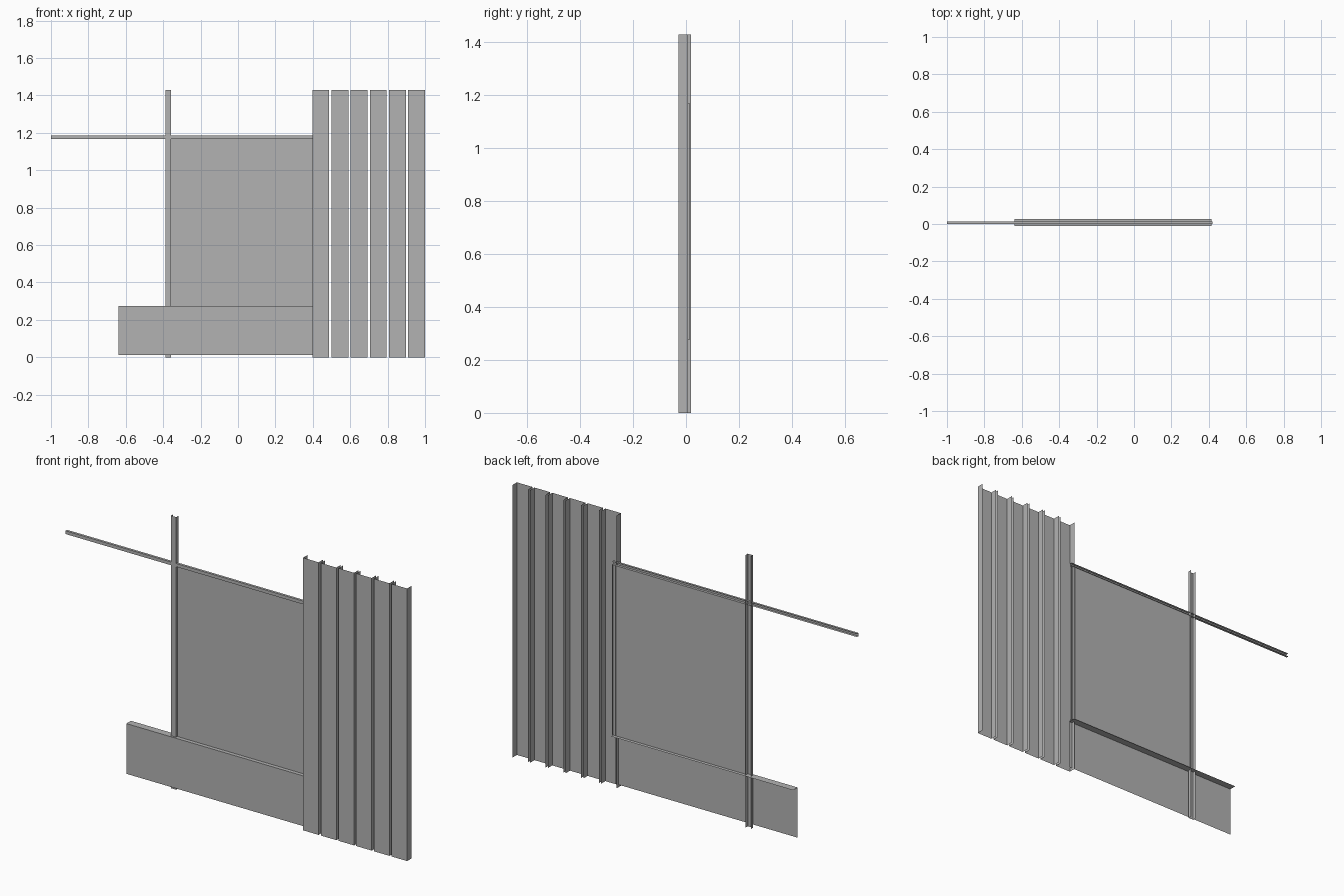
import bpy
import bmesh
from mathutils import Vector

cube = bpy.data.objects.get("Cube")
if cube:
    bpy.data.objects.remove(cube, do_unlink=True)

grey = bpy.data.materials.new("plain_grey")
grey.use_nodes = True
colour = (0.45, 0.45, 0.45, 1)
grey.diffuse_color = colour
grey.node_tree.nodes["Principled BSDF"].inputs["Base Color"].default_value = colour


def sheet(name, profile, sweep):
    """Folded sheet metal: sweep an open profile along a vector."""
    bm = bmesh.new()
    start = [bm.verts.new(p) for p in profile]
    end = [bm.verts.new(Vector(p) + Vector(sweep)) for p in profile]
    for i in range(len(profile) - 1):
        bm.faces.new((start[i], start[i + 1], end[i + 1], end[i]))
    mesh = bpy.data.meshes.new(name)
    bm.to_mesh(mesh)
    bm.free()
    mesh.materials.append(grey)
    obj = bpy.data.objects.new(name, mesh)
    bpy.context.collection.objects.link(obj)
    return obj


def upright(name, x0, x1, front, back, z0, z1):
    """Vertical channel, open towards the back."""
    profile = [(x0, back, z0), (x0, front, z0), (x1, front, z0), (x1, back, z0)]
    return sheet(name, profile, (0, 0, z1 - z0))


HEIGHT = 1.428
BASE_TOP = 0.275
RAIL_LOW, RAIL_HIGH = 1.168, 1.185

# Row of folded cladding boards with open gaps
BOARDS, WIDTH, FIRST = 6, 0.09, 0.397
PITCH = (1 - WIDTH - FIRST) / (BOARDS - 1)
for i in range(BOARDS):
    x = FIRST + i * PITCH
    upright(f"cladding_board_{i + 1}", x, x + WIDTH, -0.028, 0.008, 0, HEIGHT)

# Upright post and the trim hidden behind the first board
upright("post", -0.388, -0.358, 0.0, 0.018, 0, HEIGHT)
upright("panel_edge_trim", 0.399, 0.42, 0.0, 0.014, BASE_TOP, RAIL_LOW)

# Horizontal rail, a channel open towards the back
sheet("top_rail",
      [(-1, 0.013, RAIL_LOW), (-1, 0, RAIL_LOW),
       (-1, 0, RAIL_HIGH), (-1, 0.013, RAIL_HIGH)],
      (1.42, 0, 0))

# Base board with a ledge folded to the back
sheet("base_board",
      [(-0.64, -0.01, 0.012), (-0.64, -0.01, BASE_TOP), (-0.64, 0.028, BASE_TOP)],
      (1.055, 0, 0))

# Infill panel standing on the ledge
sheet("infill_panel", [(-0.358, 0.01, BASE_TOP), (0.415, 0.01, BASE_TOP)],
      (0, 0, RAIL_LOW - BASE_TOP))
